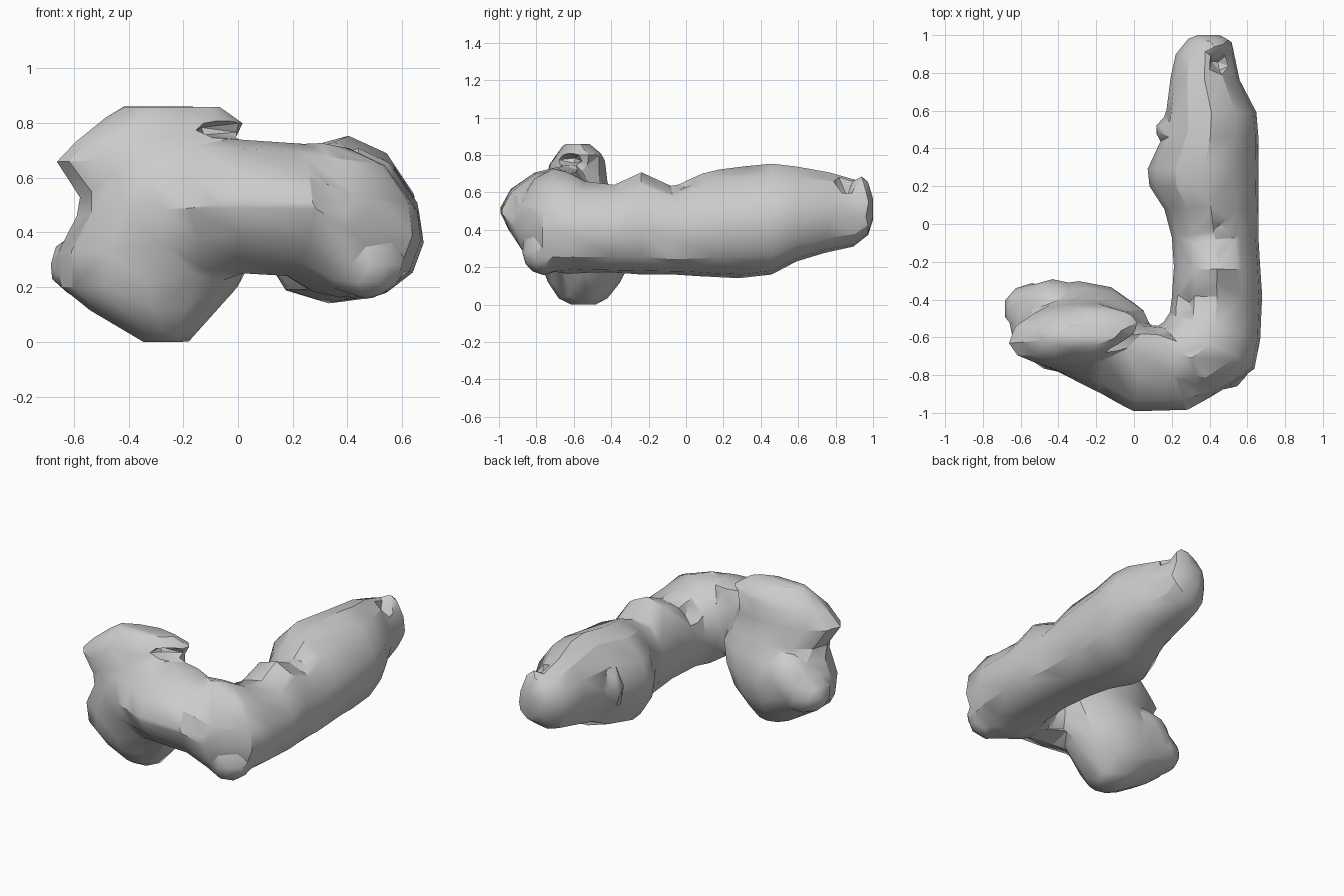
import bpy
import bmesh
from math import cos, sin, pi, radians
from mathutils import Vector

if "Cube" in bpy.data.objects:
    bpy.data.objects.remove(bpy.data.objects["Cube"])

grey = bpy.data.materials.new("plain grey")
grey.use_nodes = True
grey.diffuse_color = (0.6, 0.6, 0.6, 1)
grey.node_tree.nodes["Principled BSDF"].inputs["Base Color"].default_value = (0.6, 0.6, 0.6, 1)

# Cross-sections, from the outer side over the top: (outward, up)
SIDES = 12
ROUND = [(cos(2 * pi * i / SIDES), sin(2 * pi * i / SIDES)) for i in range(SIDES)]
ARM = [(1, -.18), (.94, .27), (.55, .78), (0, 1), (-.5, .88), (-.87, .5),
       (-1, .05), (-.93, -.4), (-.65, -.85), (-.1, -1), (.45, -.93), (.83, -.65)]
BAR = [(1, .05), (.74, .5), (.18, .87), (-.4, 1), (-.8, .93), (-.97, .55),
       (-1, .1), (-.93, -.45), (-.7, -.9), (-.2, -1), (.35, -.78), (.78, -.4)]


def ring(bm, section, centre, axis_a, axis_b):
    return [bm.verts.new(centre + axis_a * a + axis_b * b) for a, b in section]


def loft(bm, rings):
    """Skin the cross-sections and cap both ends."""
    for a, b in zip(rings, rings[1:]):
        for i in range(SIDES):
            j = (i + 1) % SIDES
            bm.faces.new((a[i], a[j], b[j], b[i]))
    bm.faces.new(rings[0][::-1])
    bm.faces.new(rings[-1])


def blob(bm, centre, size):
    made = bmesh.ops.create_icosphere(bm, subdivisions=2, radius=1)["verts"]
    for v in made:
        v.co = Vector(centre) + Vector(a * b for a, b in zip(v.co, size))


def finish(bm, name):
    bmesh.ops.recalc_face_normals(bm, faces=bm.faces)
    mesh = bpy.data.meshes.new(name)
    bm.to_mesh(mesh)
    bm.free()
    obj = bpy.data.objects.new(name, mesh)
    bpy.context.collection.objects.link(obj)
    return obj


body = bmesh.new()

# Long arm: inner x, outer x, y, low z, high z
arm = [
    (.32, .46, 1.0, .44, .58), (.28, .52, .975, .37, .64),
    (.22, .53, .9, .31, .67), (.19, .56, .76, .28, .71),
    (.17, .65, .59, .23, .74), (.15, .66, .46, .16, .755),
    (.07, .66, .29, .14, .74), (.08, .66, .2, .145, .73), (.16, .66, .08, .15, .70),
    (.20, .66, -.07, .16, .63), (.21, .67, -.24, .16, .71),
    (.20, .68, -.38, .17, .64),
]
rings = []
for x0, x1, y, z0, z1 in arm:
    rings.append(ring(body, ARM, Vector(((x0 + x1) / 2, y, (z0 + z1) / 2)),
                      Vector(((x1 - x0) / 2, 0, 0)), Vector((0, 0, (z1 - z0) / 2))))

# Bend and front bar: section, inner point, outer point, low z, high z
bend = [
    (ARM, .19, -.47, .67, -.61, .17, .66), (ARM, .17, -.5, .64, -.77, .16, .71),
    (ARM, .15, -.53, .44, -.9, .18, .73), (BAR, .12, -.54, .28, -.99, .24, .73),
    (BAR, .03, -.53, 0, -1.0, .25, .74), (BAR, -.12, -.48, -.19, -.89, .2, .75),
    (BAR, -.3, -.42, -.4, -.79, .16, .76),
]
for section, xi, yi, xo, yo, z0, z1 in bend:
    half = Vector((xo - xi, yo - yi, 0)) / 2
    rings.append(ring(body, section, Vector(((xi + xo) / 2, (yi + yo) / 2, (z0 + z1) / 2)),
                      half, Vector((0, 0, (z1 - z0) / 2))))
loft(body, rings)

# Upright end lump: z, left x, right x, front y, back y, turn
lump = [
    (0, -.34, -.18, -.62, -.48, 0), (.03, -.4, -.15, -.68, -.42, 0),
    (.12, -.55, -.07, -.74, -.35, 0), (.2, -.65, 0, -.77, -.31, 0),
    (.33, -.66, .06, -.80, -.3, 0), (.46, -.59, .1, -.81, -.34, 0),
    (.53, -.58, .06, -.79, -.38, 5), (.66, -.67, 0, -.75, -.42, 8),
    (.75, -.58, 0, -.73, -.43, 10), (.8, -.52, .03, -.69, -.45, 10),
    (.86, -.43, -.06, -.65, -.52, 8),
]
rings = []
for z, x0, x1, y0, y1, turn in lump:
    a = radians(turn)
    rings.append(ring(body, ROUND, Vector(((x0 + x1) / 2, (y0 + y1) / 2, z)),
                      Vector((cos(a), sin(a), 0)) * (x1 - x0) / 2,
                      Vector((-sin(a), cos(a), 0)) * (y1 - y0) / 2))
loft(body, rings)

# Side knob, rear swelling, foot under the bend and small bumps
blob(body, (-.53, -.45, .28), (.165, .14, .13))
blob(body, (-.43, -.43, .34), (.17, .14, .17))
blob(body, (.47, -.76, .28), (.14, .12, .125))
blob(body, (.21, .5, .47), (.10, .07, .14))
blob(body, (.42, .94, .59), (.07, .05, .10))
bone = finish(body, "bent_body")
bone.data.materials.append(grey)

# Pits under the lip, at the arm tip, across the saddle and inside the bend
pits = bmesh.new()
blob(pits, (-.03, -.64, .775), (.14, .09, .035))
blob(pits, (.45, .85, .65), (.06, .06, .10))
blob(pits, (.5, -.02, .69), (.11, .06, .08))
blob(pits, (.21, -.41, .64), (.12, .10, .13))
cutter = finish(pits, "pit_cutter")
cutter.hide_render = True

# Merge everything, cut the pits and simplify to broad facets
bpy.ops.object.select_all(action="DESELECT")
bpy.context.view_layer.objects.active = bone
bone.select_set(True)
skin = bone.modifiers.new("skin", "REMESH")
skin.mode = "VOXEL"
skin.voxel_size = .02
cut = bone.modifiers.new("pits", "BOOLEAN")
cut.operation = "DIFFERENCE"
cut.object = cutter
soften = bone.modifiers.new("soften", "SMOOTH")
soften.iterations = 3
facets = bone.modifiers.new("facets", "DECIMATE")
facets.ratio = .022
for name in [m.name for m in bone.modifiers]:
    bpy.ops.object.modifier_apply(modifier=name)
bpy.data.objects.remove(cutter)
bpy.ops.object.shade_smooth_by_angle(angle=radians(30))
